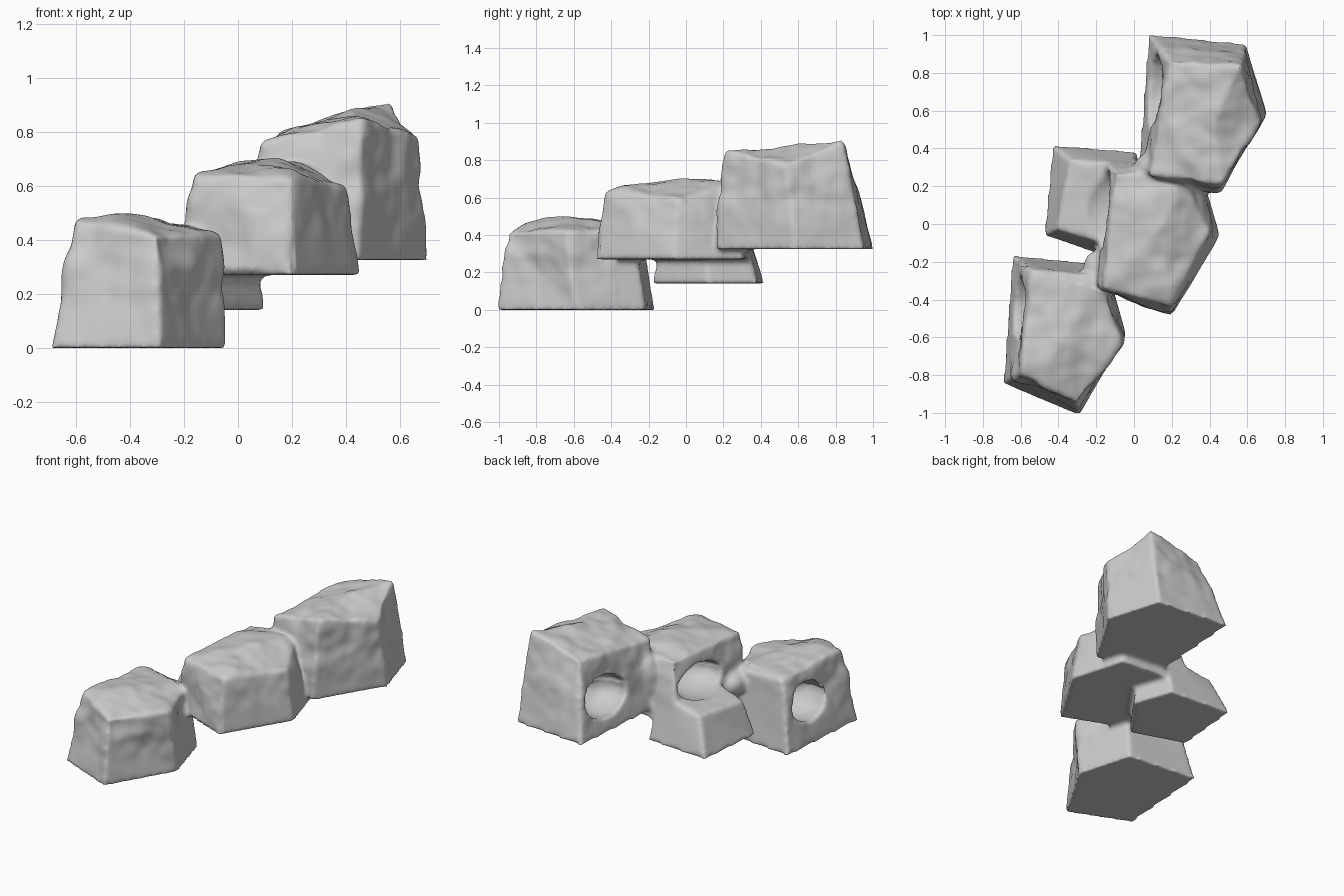
import bpy, bmesh
from mathutils import Vector, noise

if "Cube" in bpy.data.objects:
    bpy.data.objects.remove(bpy.data.objects["Cube"])

# Shared five-sided footprint, measured from its back-left corner
FOOT = [(0, 0), (0.52, -0.05), (0.63, -0.42), (0.37, -0.85), (-0.05, -0.68)]


def add_rock(bm, origin, z0, top, crown, sx=1.0, sy=1.0):
    """Tapered block: footprint at z0, uneven top ring, raised crown point."""
    low = [bm.verts.new((origin[0] + x * sx, origin[1] + y * sy, z0)) for x, y in FOOT]
    high = [bm.verts.new(p) for p in top]
    peak = bm.verts.new(crown)
    bm.faces.new(low[::-1])
    for i in range(5):
        j = (i + 1) % 5
        bm.faces.new((low[i], low[j], high[j], high[i]))
        bm.faces.new((high[i], high[j], peak))


def add_blob(bm, center, radii):
    for v in bmesh.ops.create_icosphere(bm, subdivisions=3, radius=1)["verts"]:
        v.co = Vector(center) + Vector([a * b for a, b in zip(v.co, radii)])


def finish(name, bm):
    bmesh.ops.recalc_face_normals(bm, faces=bm.faces)
    me = bpy.data.meshes.new(name)
    bm.to_mesh(me)
    bm.free()
    ob = bpy.data.objects.new(name, me)
    bpy.context.collection.objects.link(ob)
    return ob


def remesh(ob):
    mod = ob.modifiers.new("fuse", 'REMESH')
    mod.mode, mod.voxel_size = 'VOXEL', 0.013


# Four stepped rocks: front, low, middle, high
bm = bmesh.new()
add_rock(bm, (-0.645, -0.165), 0.0,
         [(-0.55, -0.24, 0.45), (-0.17, -0.28, 0.43), (-0.06, -0.65, 0.42),
          (-0.30, -0.95, 0.42), (-0.60, -0.80, 0.48)], (-0.40, -0.66, 0.50), 0.96)
add_rock(bm, (-0.435, 0.42), 0.14,
         [(-0.34, 0.34, 0.38), (-0.01, 0.31, 0.44), (0.05, 0.10, 0.42),
          (-0.10, -0.12, 0.41), (-0.41, -0.03, 0.37)], (-0.20, 0.12, 0.40), 0.86, 0.71)
add_rock(bm, (-0.17, 0.36), 0.27,
         [(-0.11, 0.28, 0.66), (0.25, 0.25, 0.67), (0.40, -0.04, 0.60),
          (0.20, -0.44, 0.63), (-0.16, -0.34, 0.645)], (0.15, -0.02, 0.71))
add_rock(bm, (0.075, 1.005), 0.325,
         [(0.19, 0.86, 0.81), (0.57, 0.84, 0.915), (0.67, 0.54, 0.78),
          (0.46, 0.20, 0.86), (0.08, 0.26, 0.76)], (0.42, 0.55, 0.875))
# Thin stone bridges between neighbours
add_blob(bm, (-0.20, -0.23, 0.35), (0.07, 0.09, 0.07))
add_blob(bm, (0.08, 0.29, 0.52), (0.08, 0.08, 0.15))
stepping_rocks = finish("stepping_rocks", bm)

# Weathered hollows in the left faces
bm = bmesh.new()
add_blob(bm, (-0.54, -0.44, 0.25), (0.20, 0.17, 0.13))
add_blob(bm, (-0.12, 0.07, 0.47), (0.20, 0.21, 0.105))
add_blob(bm, (0.15, 0.70, 0.53), (0.20, 0.20, 0.13))
pits = finish("pit_cutters", bm)
pits.hide_render = True

# Fuse, carve the hollows, then soften the edges
remesh(stepping_rocks)
cut = stepping_rocks.modifiers.new("carve", 'BOOLEAN')
cut.operation, cut.object, cut.solver = 'DIFFERENCE', pits, 'EXACT'
remesh(stepping_rocks)
smo = stepping_rocks.modifiers.new("soften", 'SMOOTH')
smo.factor, smo.iterations = 0.5, 8
baked = bpy.data.meshes.new_from_object(
    stepping_rocks.evaluated_get(bpy.context.evaluated_depsgraph_get()))
stepping_rocks.modifiers.clear()
stepping_rocks.data = baked
bpy.data.objects.remove(pits)

# Rough stone surface: undersides stay flat, upper parts are craggier
normals = [v.normal.copy() for v in baked.vertices]
for v, n in zip(baked.vertices, normals):
    if n.z < -0.3 or v.co.z < 0.03:
        continue
    floor = 0.0 if v.co.y + 0.3 * v.co.x < -0.4 else 0.3
    lift = min(1.0, max(0.1, (v.co.z - floor) / 0.3))
    bump = 0.022 * noise.noise(v.co * 5) + 0.009 * noise.noise(v.co * 12)
    v.co += n * bump * lift

for p in baked.polygons:
    p.use_smooth = True
